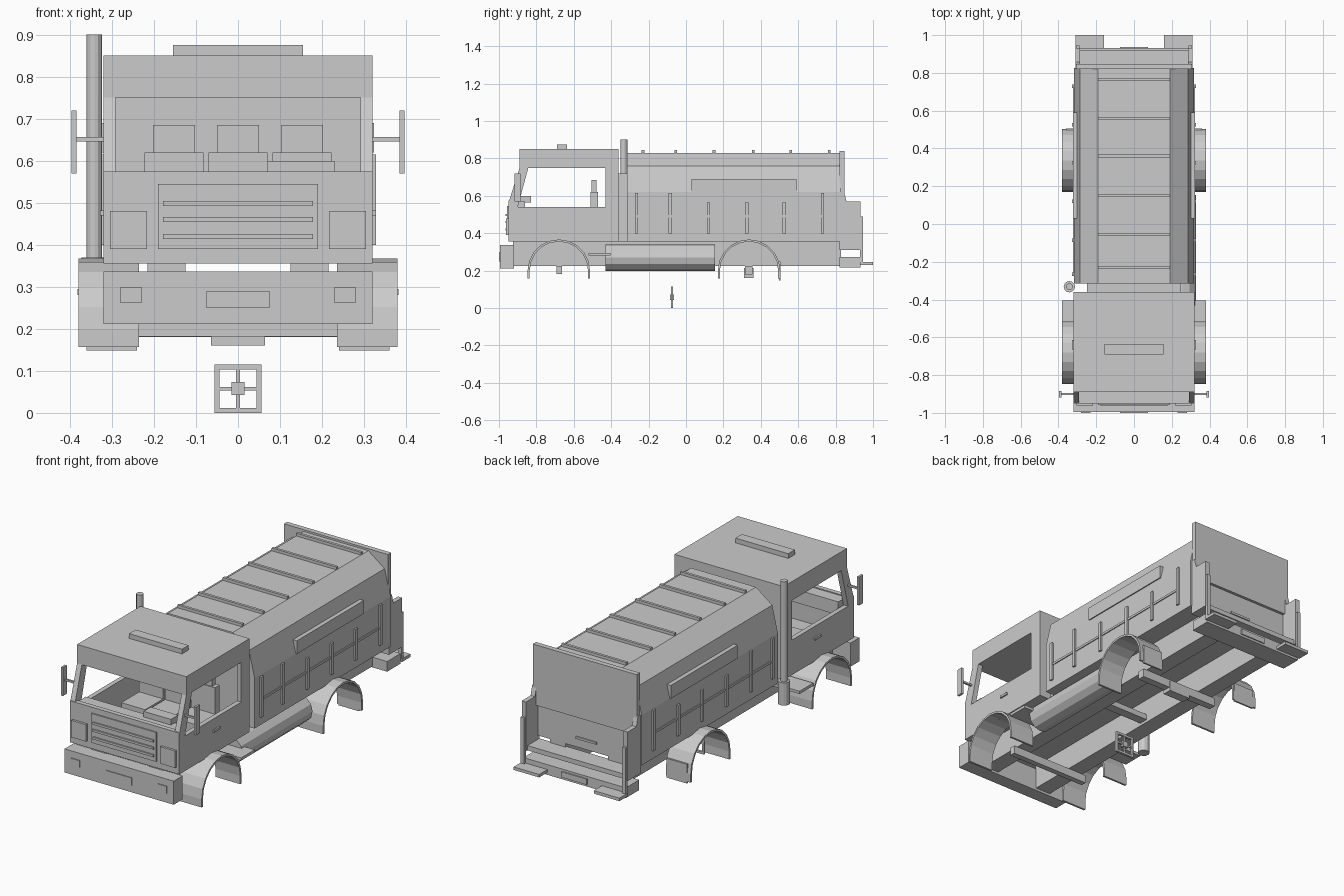
import bpy, bmesh, math

cube = bpy.data.objects.get("Cube")
if cube:
    bpy.data.objects.remove(cube, do_unlink=True)

grey = bpy.data.materials.new("plain grey")
grey.use_nodes = True
grey.diffuse_color = (0.6, 0.6, 0.6, 1)
grey.node_tree.nodes["Principled BSDF"].inputs["Base Color"].default_value = (0.6, 0.6, 0.6, 1)


def finish(name, bm):
    bmesh.ops.recalc_face_normals(bm, faces=bm.faces)
    mesh = bpy.data.meshes.new(name)
    bm.to_mesh(mesh)
    bm.free()
    mesh.materials.append(grey)
    obj = bpy.data.objects.new(name, mesh)
    bpy.context.collection.objects.link(obj)
    return obj


def box(name, x, y, z):
    """Box from three (low, high) ranges."""
    bm = bmesh.new()
    bmesh.ops.create_cube(bm, size=1)
    for v in bm.verts:
        for i, (a, b) in enumerate((x, y, z)):
            v.co[i] = (a + b) / 2 + v.co[i] * (b - a)
    return finish(name, bm)


def pair(name, x, y, z):
    """Matching boxes on both sides."""
    box("left_" + name, x, y, z)
    box("right_" + name, (-x[1], -x[0]), y, z)


def prism(name, points, axis, low, high):
    """Profile extruded along x or y; points are the other two coordinates."""
    bm = bmesh.new()
    put = (lambda a, b: (low, a, b)) if axis == "x" else (lambda a, b: (a, low, b))
    face = bm.faces.new([bm.verts.new(put(a, b)) for a, b in points])
    new = bmesh.ops.extrude_face_region(bm, geom=[face])["geom"]
    shift = (high - low, 0, 0) if axis == "x" else (0, high - low, 0)
    bmesh.ops.translate(bm, verts=[g for g in new if isinstance(g, bmesh.types.BMVert)], vec=shift)
    return finish(name, bm)


def tube(name, x, y, z, r, sides, along="z", length=0.1):
    bm = bmesh.new()
    bmesh.ops.create_cone(bm, cap_ends=True, segments=sides, radius1=r, radius2=r, depth=length)
    obj = finish(name, bm)
    obj.location = (x, y, z)
    if along == "y":
        obj.rotation_euler = (math.pi / 2, 0, 0)
    return obj


# Cab shell
W = 0.32
box("cab_roof", (-W, W), (-0.89, -0.36), (0.75, 0.85))
box("roof_beacon", (-0.155, 0.155), (-0.69, -0.635), (0.85, 0.875))
box("cab_back_wall", (-W, W), (-0.38, -0.36), (0.355, 0.75))
box("cab_floor", (-W, W), (-0.945, -0.36), (0.355, 0.375))
box("cab_front_wall", (-W, W), (-0.95, -0.925), (0.355, 0.575))
pair("cab_door", (0.295, W), (-0.94, -0.36), (0.355, 0.54))
pair("rear_pillar", (0.295, W), (-0.43, -0.36), (0.54, 0.75))
for side, a, b in (("left", 0.292, W), ("right", -W, -0.292)):
    prism(side + "_front_pillar", [(-0.95, 0.54), (-0.9, 0.54), (-0.843, 0.75), (-0.89, 0.75),
                                   (-0.945, 0.575)], "x", a, b)
pair("door_handle", (W, 0.328), (-0.665, -0.615), (0.47, 0.482))
box("cab_connector", (-0.25, 0.25), (-0.36, -0.31), (0.355, 0.72))

# Cab interior
box("dashboard", (-0.29, 0.29), (-0.925, -0.86), (0.5, 0.57))
box("instrument_hood", (0.07, 0.23), (-0.89, -0.83), (0.565, 0.6))
for i, x in enumerate((-0.152, 0, 0.152)):
    seat = "seat_%d" % (i + 1)
    box(seat + "_cushion", (x - 0.07, x + 0.07), (-0.66, -0.47), (0.375, 0.48))
    box(seat + "_back", (x - 0.07, x + 0.07), (-0.51, -0.47), (0.48, 0.62))
    box(seat + "_headrest", (x - 0.05, x + 0.05), (-0.505, -0.478), (0.62, 0.685))

# Cab face and mirrors
box("grille", (-0.19, 0.19), (-0.957, -0.95), (0.39, 0.545))
for z in (0.42, 0.46, 0.498):
    box("grille_slat", (-0.178, 0.178), (-0.964, -0.957), (z - 0.006, z + 0.006))
pair("headlight", (0.217, 0.305), (-0.962, -0.95), (0.39, 0.48))
pair("mirror_arm", (0.3, 0.386), (-0.905, -0.895), (0.646, 0.656))
pair("mirror", (0.384, 0.396), (-0.918, -0.884), (0.57, 0.72))

# Front bumper
box("front_bumper", (-W, W), (-0.995, -0.92), (0.212, 0.337))
pair("fog_light", (0.23, 0.28), (-1.0, -0.995), (0.262, 0.3))
box("front_plate", (-0.075, 0.075), (-1.0, -0.995), (0.25, 0.29))

# Chassis, axles and hanging square frame
pair("chassis_rail", (0.125, 0.215), (-0.925, 0.83), (0.225, 0.356))
box("front_axle", (-0.235, 0.235), (-0.692, -0.662), (0.182, 0.225))
box("rear_axle", (-0.235, 0.235), (0.315, 0.355), (0.18, 0.225))
box("differential", (-0.064, 0.064), (0.31, 0.36), (0.16, 0.215))
box("cross_member", (-0.13, 0.13), (-0.1, -0.05), (0.24, 0.27))
box("frame_top", (-0.056, 0.056), (-0.081, -0.069), (0.103, 0.115))
box("frame_bottom", (-0.056, 0.056), (-0.081, -0.069), (0, 0.012))
pair("frame_edge", (0.044, 0.056), (-0.081, -0.069), (0, 0.115))
box("frame_bar", (-0.05, 0.05), (-0.079, -0.071), (0.053, 0.062))
box("frame_post", (-0.005, 0.005), (-0.079, -0.071), (0.006, 0.11))
box("frame_hub", (-0.016, 0.016), (-0.085, -0.065), (0.042, 0.073))

# Arched fenders with mud flaps and steps
STEPS = 10
for place, yc in (("front", -0.68), ("rear", 0.337)):
    arch = []
    for r, order in ((0.167, range(STEPS + 1)), (0.156, range(STEPS, -1, -1))):
        ring = [(yc + r * math.cos(math.pi * i / STEPS), 0.2 + r * math.sin(math.pi * i / STEPS))
                for i in order]
        arch += [(ring[0][0], 0.157)] + ring + [(ring[-1][0], 0.157)]
    prism("left_%s_fender" % place, arch, "x", 0.235, 0.38)
    prism("right_%s_fender" % place, arch, "x", -0.38, -0.235)
pair("mud_flap", (0.24, 0.36), (0.497, 0.506), (0.148, 0.25))
pair("cab_step", (0.215, 0.382), (-0.52, -0.405), (0.28, 0.295))

# Side tank and exhaust
tank = tube("side_tank", 0.258, -0.138, 0.27, 0.071, 12, "y", 0.585)
tube("muffler", -0.342, -0.332, 0.31, 0.03, 12, "z", 0.12)
tube("exhaust_pipe", -0.342, -0.332, 0.62, 0.018, 12, "z", 0.56)

# Load body with sloping shoulders
half = [(0.318, 0.355), (0.318, 0.62), (0.285, 0.76), (0.19, 0.83)]
prism("load_body", half + [(-x, z) for x, z in reversed(half)], "y", -0.315, 0.825)
for y in (-0.23, -0.055, 0.15, 0.36, 0.56, 0.765):
    box("roof_rib", (-0.19, 0.19), (y - 0.007, y + 0.007), (0.828, 0.845))
pair("side_panel", (0.29, 0.324), (0.03, 0.59), (0.62, 0.69))
for i, y in enumerate((-0.265, -0.085, 0.12, 0.325, 0.525, 0.73)):
    top = 0.565 if 2 <= i <= 4 else 0.615
    pair("side_rib", (0.315, 0.328), (y - 0.009, y + 0.009), (0.4, top))
pair("side_rail", (0.315, 0.323), (-0.265, 0.73), (0.485, 0.497))

# Rear hopper, bumper and standing steps
box("rear_panel", (-0.305, 0.305), (0.82, 0.847), (0.52, 0.84))
box("hopper_back", (-0.3, 0.3), (0.815, 0.832), (0.355, 0.53))
box("hopper_handle", (-0.06, 0.06), (0.832, 0.838), (0.4, 0.412))
for side, a, b in (("left", 0.285, 0.31), ("right", -0.31, -0.285)):
    prism(side + "_hopper_wing", [(0.82, 0.31), (0.932, 0.31), (0.932, 0.57), (0.858, 0.57),
                                  (0.845, 0.62), (0.82, 0.62)], "x", a, b)
box("hopper_ledge", (-0.29, 0.29), (0.82, 0.92), (0.31, 0.335))
box("rear_bumper", (-0.3, 0.3), (0.82, 0.932), (0.218, 0.272))
box("rear_plate", (-0.075, 0.075), (0.932, 0.938), (0.23, 0.26))
pair("grab_post", (0.288, 0.308), (0.93, 0.945), (0.235, 0.49))
pair("standing_step", (0.16, 0.31), (0.93, 1.0), (0.23, 0.246))
